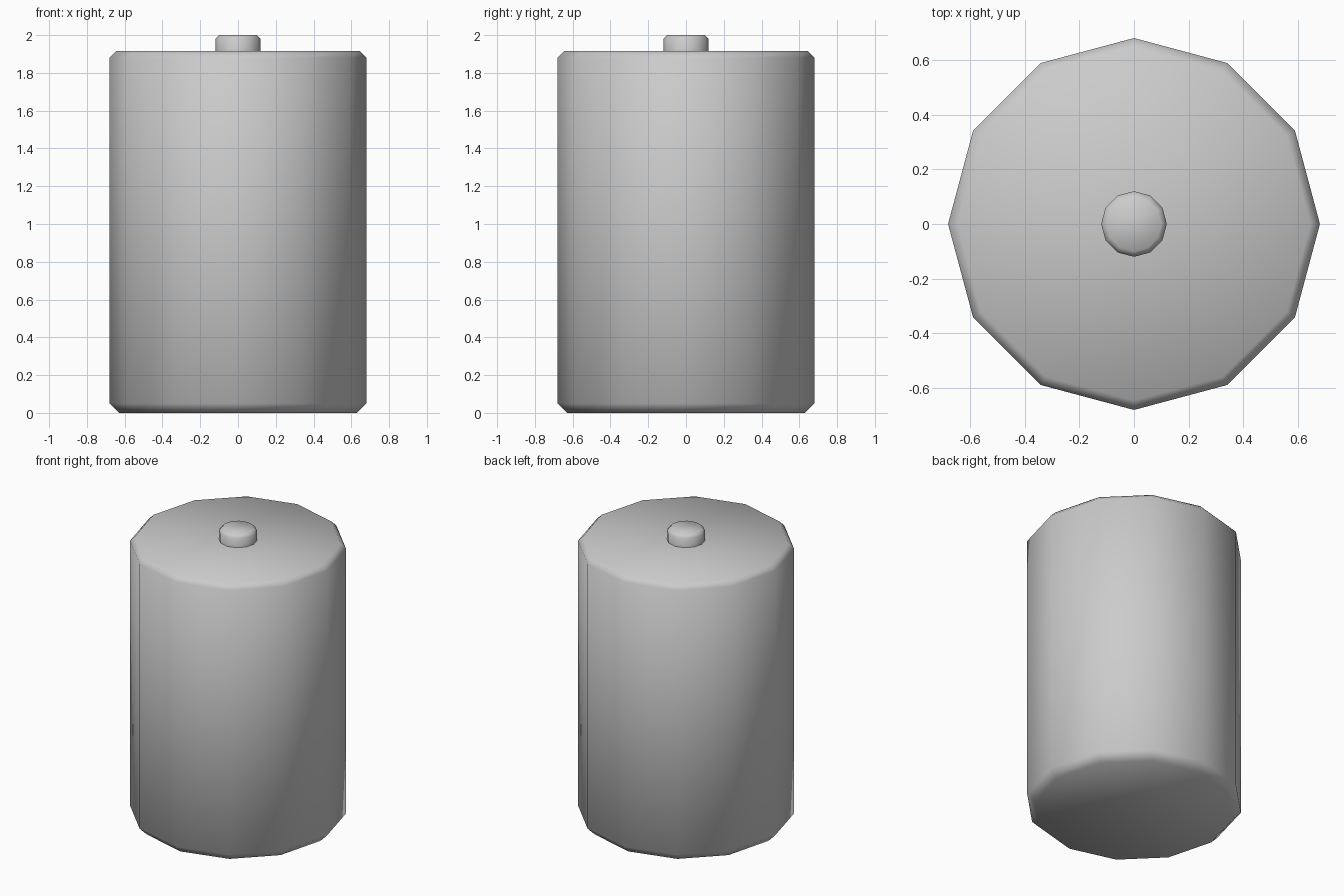
import bpy, bmesh
from math import cos, sin, pi, radians

if "Cube" in bpy.data.objects:
    bpy.data.objects.remove(bpy.data.objects["Cube"])

SIDES = 12


def lathe(name, profile):
    """Capped 12-sided solid from (radius, height) rings, bottom to top."""
    bm = bmesh.new()
    rings = [[bm.verts.new((r * cos(2 * pi * i / SIDES), r * sin(2 * pi * i / SIDES), z))
              for i in range(SIDES)] for r, z in profile]
    for low, high in zip(rings, rings[1:]):
        for i in range(SIDES):
            j = (i + 1) % SIDES
            bm.faces.new((low[i], low[j], high[j], high[i]))
    bm.faces.new(rings[0][::-1])
    bm.faces.new(rings[-1])
    mesh = bpy.data.meshes.new(name)
    bm.to_mesh(mesh)
    bm.free()
    obj = bpy.data.objects.new(name, mesh)
    bpy.context.collection.objects.link(obj)
    # Soft chamfers and soft sides
    bpy.ops.object.select_all(action='DESELECT')
    obj.select_set(True)
    bpy.context.view_layer.objects.active = obj
    bpy.ops.object.shade_smooth_by_angle(angle=radians(60))
    return obj


# Main can with chamfered rims
lathe("battery_body", [(0.63, 0), (0.68, 0.05), (0.68, 1.88), (0.645, 1.915)])

# Raised contact on top
lathe("positive_terminal", [(0.12, 1.90), (0.12, 1.98), (0.10, 2.0)])
